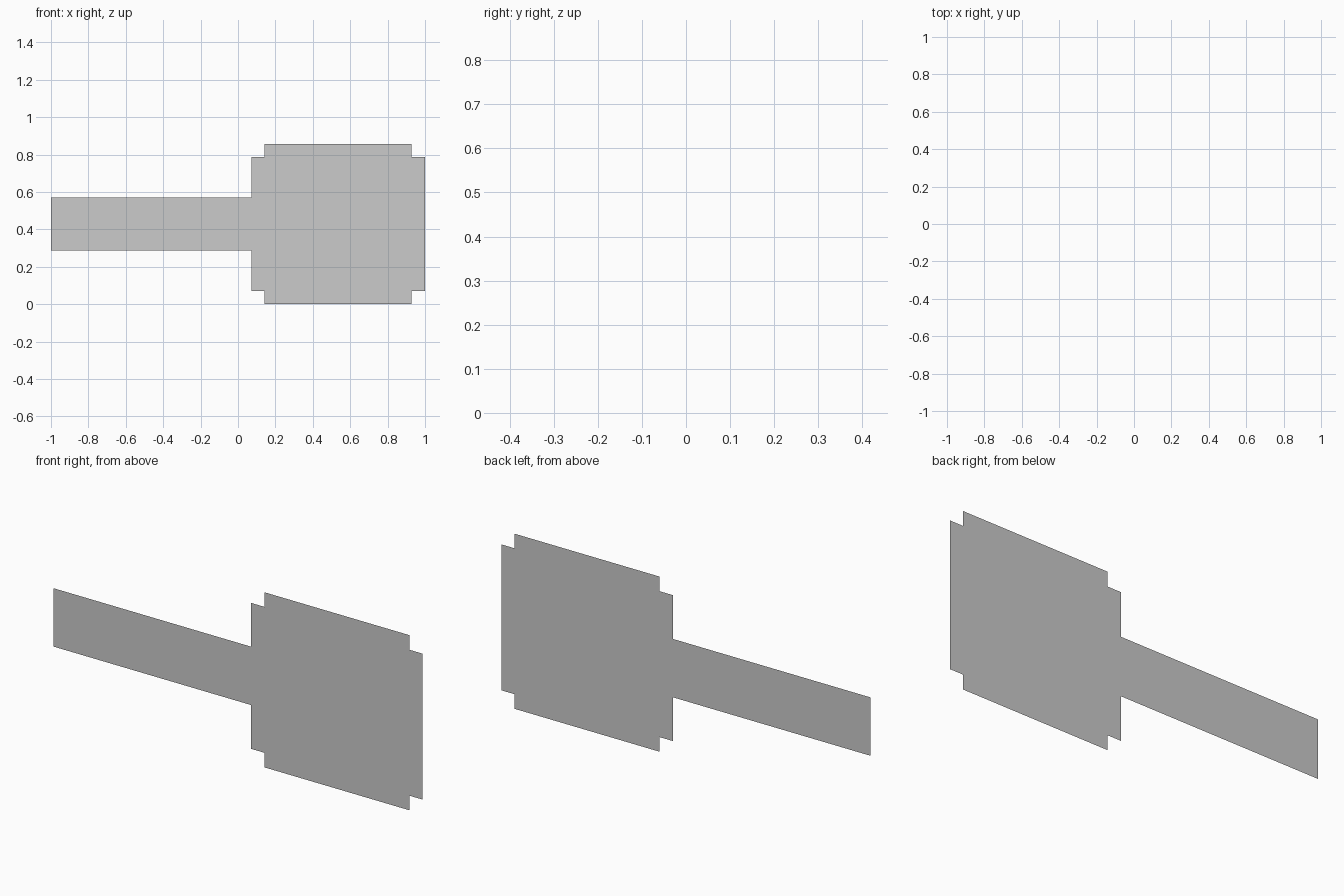
import bpy
import bmesh

if "Cube" in bpy.data.objects:
    bpy.data.objects.remove(bpy.data.objects["Cube"])

P = 1 / 14  # one grid cell: the shape is 28 cells long and 12 rows high

# Column span of each row, mirrored about the middle
LOWER = [(16, 27)] + [(15, 28)] * 3 + [(0, 28)] * 2
SPANS = LOWER + LOWER[::-1]


def add_row(bm, row, span):
    """Flat strip in the y = 0 plane, facing the front."""
    x0, x1 = (c * P - 1 for c in span)
    z0, z1 = row * P, (row + 1) * P
    corners = [(x0, 0, z0), (x1, 0, z0), (x1, 0, z1), (x0, 0, z1)]
    bm.faces.new([bm.verts.new(c) for c in corners])


# Paddle silhouette: wide head with notched corners and a straight handle
bm = bmesh.new()
for row, span in enumerate(SPANS):
    add_row(bm, row, span)
mesh = bpy.data.meshes.new("flat_paddle")
bm.to_mesh(mesh)
bm.free()
bpy.context.collection.objects.link(bpy.data.objects.new("flat_paddle", mesh))
